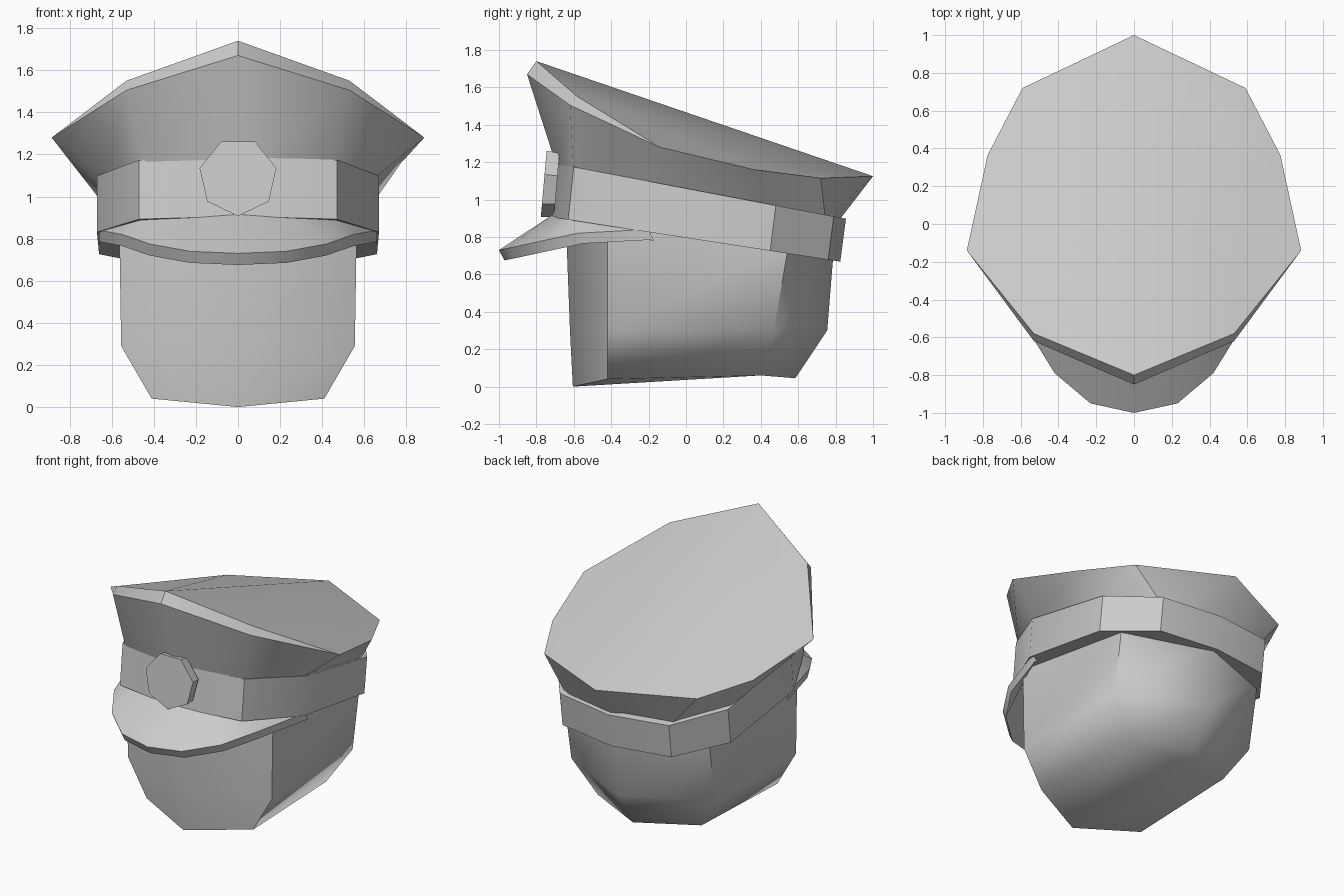
import bpy, bmesh, math
from mathutils import Matrix, Vector

if "Cube" in bpy.data.objects:
    bpy.data.objects.remove(bpy.data.objects["Cube"], do_unlink=True)

grey = bpy.data.materials.new("plain_grey")
grey.use_nodes = True
colour = (0.6, 0.6, 0.6, 1)
grey.diffuse_color = colour
grey.node_tree.nodes["Principled BSDF"].inputs["Base Color"].default_value = colour


def mirrored(half):
    """Full ring from a half outline that starts and ends on x = 0."""
    return half + [(-x, y, z) for x, y, z in half[-2:0:-1]]


def finish(name, bm, angle):
    bmesh.ops.remove_doubles(bm, verts=bm.verts, dist=0.0005)
    bmesh.ops.recalc_face_normals(bm, faces=bm.faces)
    mesh = bpy.data.meshes.new(name)
    bm.to_mesh(mesh)
    bm.free()
    mesh.materials.append(grey)
    obj = bpy.data.objects.new(name, mesh)
    bpy.context.collection.objects.link(obj)
    bpy.ops.object.select_all(action='DESELECT')
    obj.select_set(True)
    bpy.context.view_layer.objects.active = obj
    bpy.ops.object.shade_smooth_by_angle(angle=math.radians(angle))
    return obj


def loft(name, halves, angle=40, ridged=False):
    """Skin mirrored rings, listed bottom to top, and cap both ends."""
    bm = bmesh.new()
    rings = [[bm.verts.new(p) for p in mirrored(h)] for h in halves]
    n = len(rings[0])
    for low, high in zip(rings, rings[1:]):
        for i in range(n):
            j = (i + 1) % n
            bm.faces.new((low[i], low[j], high[j], high[i]))
    bm.faces.new(rings[0][::-1])
    top = rings[-1]
    if ridged:
        bm.faces.new(top[:n // 2 + 1])
        bm.faces.new(top[n // 2:] + top[:1])
    else:
        bm.faces.new(top)
    return finish(name, bm, angle)


# Head: rounded block tapering to a narrow chin
chin = [(0, -.605, 0), (.41, -.42, .04), (.4, .4, .06), (0, .585, .045)]
jaw = [(0, -.62, .29), (.555, -.42, .29), (.555, .47, .3), (0, .755, .3)]
brow = [(x, y, .85 - .15 * y) for x, y in
        [(0, -.645), (.565, -.42), (.56, .55), (0, .79)]]
loft("head", [chin, jaw, brow], 60)

# Cap band: tilted ring
outline = [(0, -.69), (.47, -.6), (.67, -.2), (.66, .48), (.42, .79), (0, .855)]
band_top = [(x, y, 1.06 - .19 * y) for x, y in outline]
band_bottom = [(x, y - .03, .8 - .154 * y) for x, y in outline]
loft("cap_band", [band_bottom, band_top], 35)

# Cap crown: flared sides, a lip at the front and a ridged top
crown_base = [(x * .95, y * .97 - .02, 1.04 - .19 * y) for x, y in outline]
crown_top = [(0, -.8, 1.74), (.53, -.58, 1.55), (.885, -.14, 1.28),
             (.775, .365, 1.16), (.59, .72, 1.115), (0, 1, 1.125)]
crown_lip = [(0, -.85, 1.67), (.53, -.62, 1.505)] + crown_top[2:]
loft("cap_crown", [crown_base, crown_lip, crown_top], 38, ridged=True)

# Visor: curved sloping plate with thickness
inner = [(0, -.72, .915), (.24, -.66, .905), (.46, -.6, .89),
         (.57, -.4, .86), (.66, -.2, .835)]
outer = [(0, -1, .73), (.23, -.95, .74), (.42, -.79, .775),
         (.55, -.58, .82), (.66, -.22, .84)]
bm = bmesh.new()
drop = Vector((0, .03, -.055))
for side in (1, -1):
    def vert(p, shift=Vector()):
        return bm.verts.new(Vector((p[0] * side, p[1], p[2])) + shift)
    for a, b, c, d in zip(inner, inner[1:], outer[1:], outer):
        bm.faces.new([vert(p) for p in (a, b, c, d)])
        bm.faces.new([vert(p, drop) for p in (d, c, b, a)])
        bm.faces.new([vert(d), vert(c), vert(c, drop), vert(d, drop)])
        bm.faces.new([vert(b), vert(a), vert(a, drop), vert(b, drop)])
    a, d = inner[-1], outer[-1]
    bm.faces.new([vert(a), vert(d), vert(d, drop), vert(a, drop)])
finish("visor", bm, 35)

# Badge: seven-sided disc with its point downward
bm = bmesh.new()
bmesh.ops.create_cone(bm, cap_ends=True, segments=7, radius1=.18, radius2=.187,
                      depth=.07)
tip = max(bm.verts, key=lambda v: v.co.z).co
turn = -math.pi / 2 - math.atan2(tip.y, tip.x)
bm.transform(Matrix.Translation((0, -.725, 1.09))
             @ Matrix.Rotation(math.radians(85), 4, 'X')
             @ Matrix.Rotation(turn, 4, 'Z'))
finish("badge", bm, 30)
